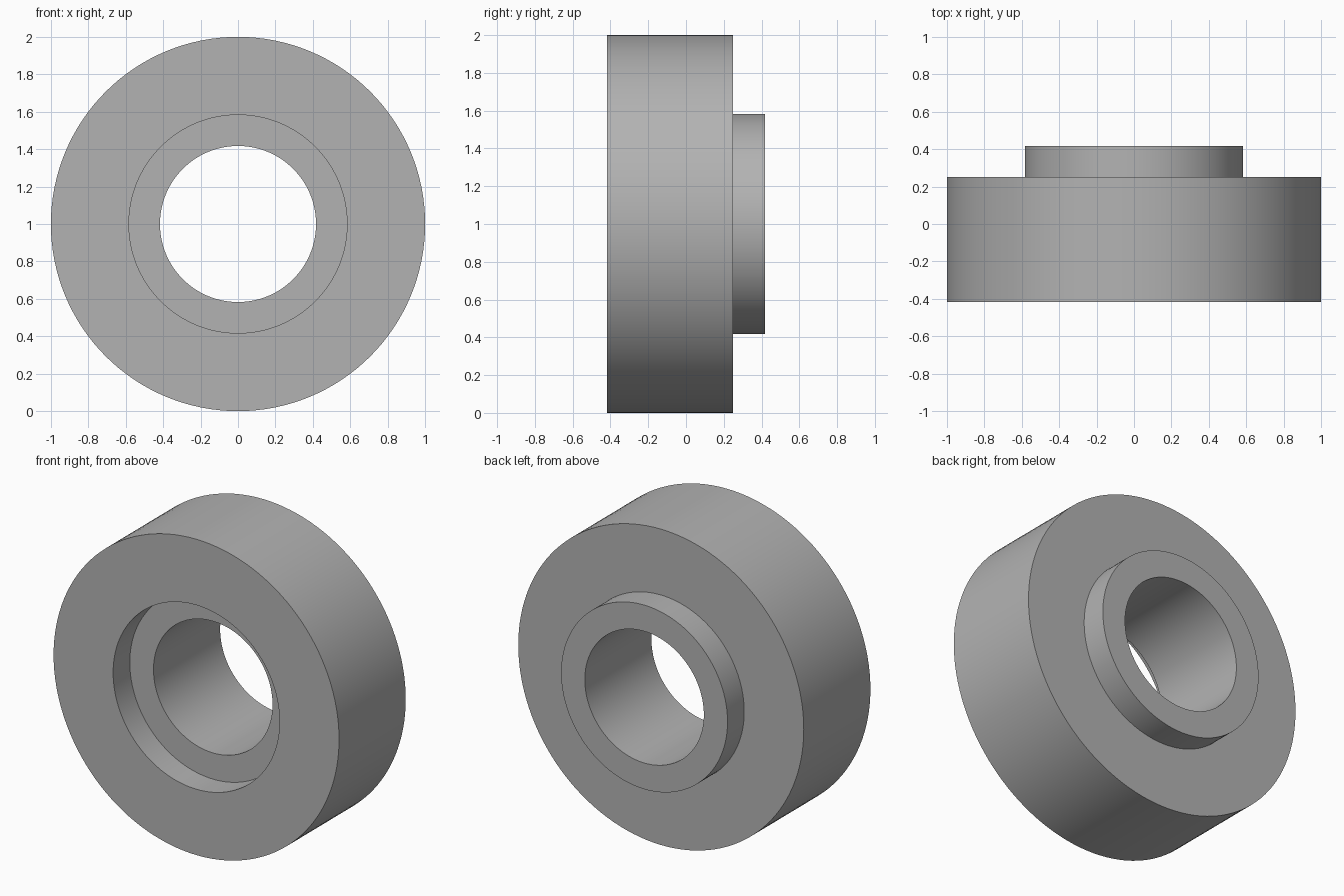
import bpy
import bmesh
from math import cos, sin, pi, radians

cube = bpy.data.objects.get("Cube")
if cube:
    bpy.data.objects.remove(cube, do_unlink=True)

# Plain grey material
GREY = (0.45, 0.45, 0.45, 1.0)
grey = bpy.data.materials.new("plain grey")
grey.use_nodes = True
grey.diffuse_color = GREY
grey.node_tree.nodes["Principled BSDF"].inputs["Base Color"].default_value = GREY

SEGMENTS = 128
OUTER, COLLAR, BORE = 1.0, 0.583, 0.417   # radii
FRONT, BACK, STEP = -0.417, 0.417, 0.167  # depths along y


def lathe_ring(name, profile):
    """Revolve a closed (radius, y) profile about the y axis."""
    bm = bmesh.new()
    rings = []
    for i in range(SEGMENTS):
        a = 2 * pi * i / SEGMENTS
        rings.append([bm.verts.new((r * cos(a), y, 1 + r * sin(a))) for r, y in profile])
    n = len(profile)
    for i in range(SEGMENTS):
        here, there = rings[i], rings[(i + 1) % SEGMENTS]
        for j in range(n):
            k = (j + 1) % n
            bm.faces.new((here[j], here[k], there[k], there[j]))
    bmesh.ops.recalc_face_normals(bm, faces=bm.faces)
    mesh = bpy.data.meshes.new(name)
    bm.to_mesh(mesh)
    bm.free()
    mesh.materials.append(grey)
    obj = bpy.data.objects.new(name, mesh)
    bpy.context.collection.objects.link(obj)
    return obj


# Thick ring with a front counterbore, a through bore and a raised back collar
ring = lathe_ring("stepped_ring", [
    (OUTER, FRONT), (OUTER, BACK - STEP),
    (COLLAR, BACK - STEP), (COLLAR, BACK),
    (BORE, BACK), (BORE, FRONT + STEP),
    (COLLAR, FRONT + STEP), (COLLAR, FRONT),
])

bpy.ops.object.select_all(action="DESELECT")
ring.select_set(True)
bpy.context.view_layer.objects.active = ring
bpy.ops.object.shade_smooth_by_angle(angle=radians(30))
